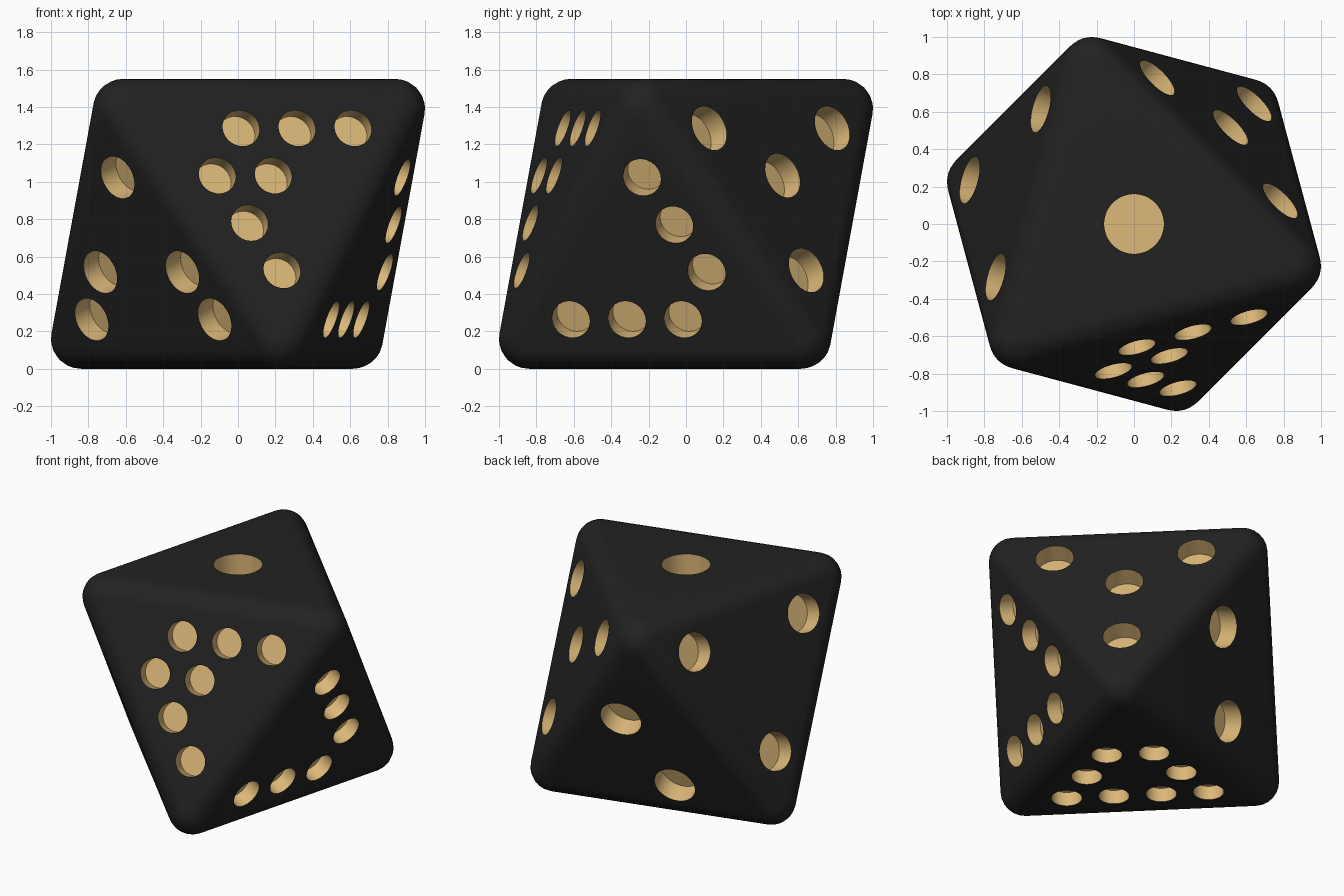
import bpy, bmesh, math
from mathutils import Vector, Matrix

if "Cube" in bpy.data.objects:
    bpy.data.objects.remove(bpy.data.objects["Cube"])

H = 0.775      # half the distance between opposite faces
ROUND = 0.16   # edge rounding radius
STEP = 0.31    # pip lattice spacing
N = 6          # rounding segments
CENTRE = Vector((0, 0, H))


def material(name, rgb):
    m = bpy.data.materials.new(name)
    m.diffuse_color = (*rgb, 1)
    m.use_nodes = True
    m.node_tree.nodes["Principled BSDF"].inputs["Base Color"].default_value = m.diffuse_color
    return m


dark = material("matte_black", (0.016, 0.016, 0.016))
gold = material("pip_gold", (0.72, 0.48, 0.19))


def make_object(name, bm):
    mesh = bpy.data.meshes.new(name)
    bm.to_mesh(mesh)
    bm.free()
    ob = bpy.data.objects.new(name, mesh)
    bpy.context.collection.objects.link(ob)
    ob.data.materials.append(dark)
    ob.data.materials.append(gold)
    return ob


# Body: rounded octahedron = hull of a spherical patch at each of six corners
def corner_axis(az):
    a = math.radians(az)
    return Vector((math.cos(a), math.sin(a), math.sqrt(0.5))).normalized()


axes = [corner_axis(az) for az in (345, 105, 225)]
grid = [math.tan(math.pi / 4 * (2 * i / N - 1)) for i in range(N + 1)]
bm = bmesh.new()
for k in range(3):
    for sign in (1, -1):
        v = axes[k] * sign
        for p in grid:
            for q in grid:
                d = (v + axes[(k + 1) % 3] * p + axes[(k + 2) % 3] * q).normalized()
                bm.verts.new(CENTRE + v * math.sqrt(3) * (H - ROUND) + d * ROUND)
hull = bmesh.ops.convex_hull(bm, input=bm.verts[:])
loose = [v for v in bm.verts if not v.link_faces]
bmesh.ops.delete(bm, geom=loose, context='VERTS')
bmesh.ops.dissolve_limit(bm, angle_limit=math.radians(1), verts=bm.verts[:], edges=bm.edges[:])
bmesh.ops.recalc_face_normals(bm, faces=bm.faces[:])
body = make_object("die_body", bm)

# Pips per face: azimuth, normal z, pip radius (also depth), (column, row) on a triangular lattice
S = 1 / 3
FACES = [
    (315, 1, 0.16, [(0, 0)]),
    (105, -S, 0.14, [(-.5, 1), (.5, -1)]),
    (165, S, 0.13, [(-1.5, 1), (1.5, 1), (0, -2)]),
    (45, S, 0.125, [(-1.5, 1), (1.5, 1), (0, 0), (0, -2)]),
    (225, -S, 0.12, [(0, 2), (-1, 0), (1, 0), (-1.5, -1), (1.5, -1)]),
    (345, -S, 0.104, [(0, 2), (.5, 1), (1, 0), (-1.5, -1), (-.5, -1), (.5, -1)]),
    (285, S, 0.102, [(-.5, 1), (.5, 1), (1.5, 1), (-1, 0), (0, 0), (-.5, -1), (0, -2)]),
    (45, -1, 0.10, [(-.5, 1), (.5, 1), (-1, 0), (1, 0),
                    (-1.5, -1), (-.5, -1), (.5, -1), (1.5, -1)]),
]
bm = bmesh.new()
for az, nz, rad, pips in FACES:
    a = math.radians(az)
    flat = math.sqrt(1 - nz * nz)
    n = Vector((math.cos(a) * flat, math.sin(a) * flat, nz))
    t = Vector((-math.sin(a), math.cos(a), 0))
    u = n.cross(t)
    above = 0.05
    for col, row in pips:
        pos = CENTRE + n * (H + (above - rad) / 2) + t * col * STEP + u * row * STEP * math.sqrt(0.75)
        mat = Matrix((t, u, n)).transposed().to_4x4()
        mat.translation = pos
        bmesh.ops.create_cone(bm, cap_ends=True, segments=48, radius1=rad, radius2=rad,
                              depth=rad + above, matrix=mat)
for f in bm.faces:
    f.material_index = 1
cutter = make_object("pip_cutter", bm)
cutter.hide_render = True

# Cut the pips; the hollows keep the gold colour of the cutter
mod = body.modifiers.new("pips", 'BOOLEAN')
mod.operation = 'DIFFERENCE'
mod.solver = 'EXACT'
mod.use_self = True
mod.material_mode = 'TRANSFER'
mod.object = cutter
bpy.context.view_layer.objects.active = body
body.select_set(True)
bpy.ops.object.modifier_apply(modifier=mod.name)
bpy.data.objects.remove(cutter)
bpy.ops.object.shade_smooth_by_angle(angle=math.radians(30))
